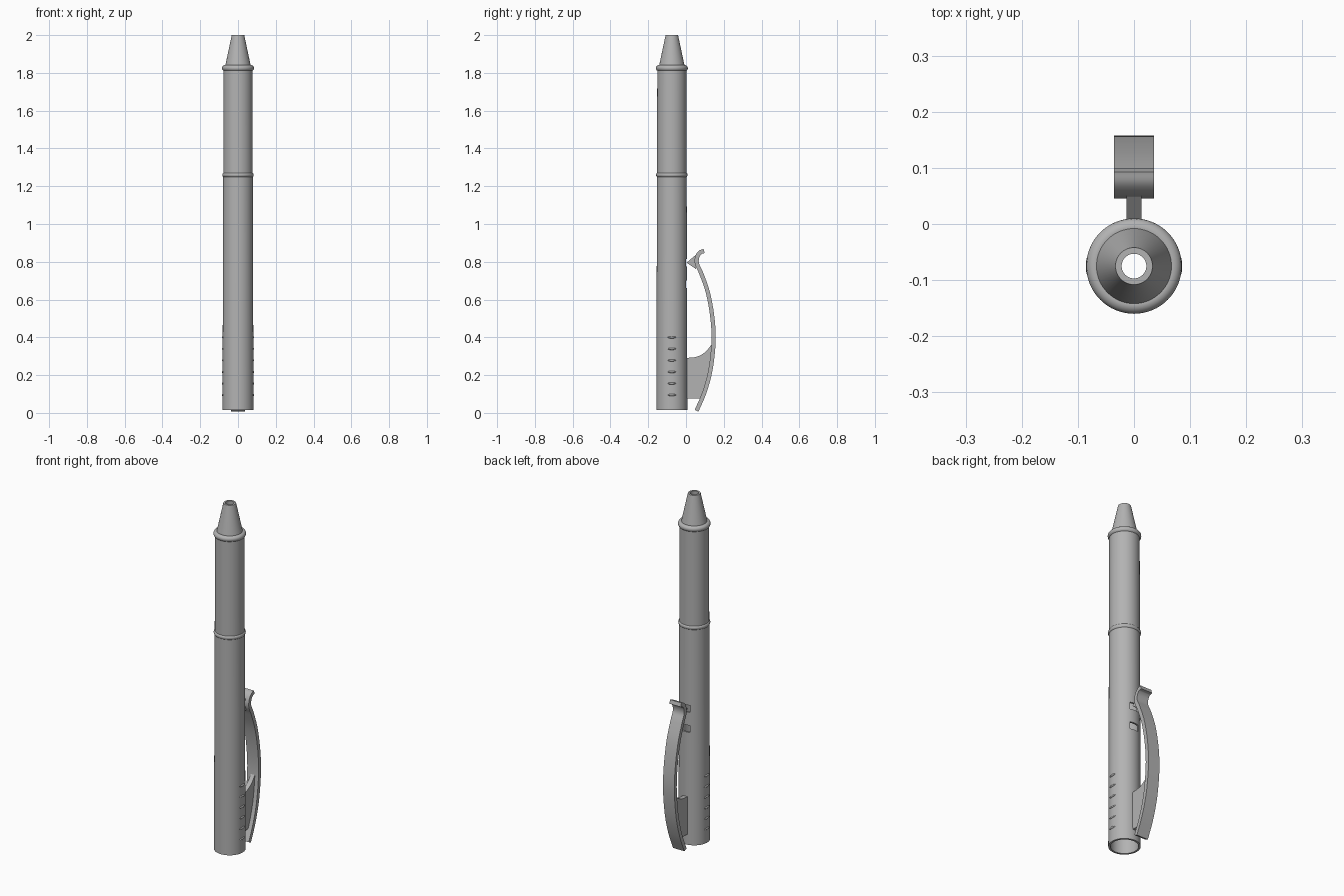
import bpy, bmesh, math
from mathutils import Vector

cube = bpy.data.objects.get("Cube")
if cube:
    bpy.data.objects.remove(cube, do_unlink=True)

AXIS_Y = -0.075      # centre line of the barrel
SIDES = 64

grey = bpy.data.materials.new("plain grey")
grey.use_nodes = True
grey.diffuse_color = (0.45, 0.45, 0.45, 1)
grey.node_tree.nodes["Principled BSDF"].inputs["Base Color"].default_value = (0.45, 0.45, 0.45, 1)


def finish(name, bm, smooth=True):
    bmesh.ops.recalc_face_normals(bm, faces=bm.faces)
    mesh = bpy.data.meshes.new(name)
    bm.to_mesh(mesh)
    bm.free()
    mesh.materials.append(grey)
    obj = bpy.data.objects.new(name, mesh)
    bpy.context.collection.objects.link(obj)
    bpy.ops.object.select_all(action="DESELECT")
    obj.select_set(True)
    bpy.context.view_layer.objects.active = obj
    if smooth:
        bpy.ops.object.shade_smooth_by_angle(angle=math.radians(32))
    return obj


def lathe(name, profile):
    """Revolve a closed (radius, z) outline around the barrel axis."""
    bm = bmesh.new()
    rings = []
    for i in range(SIDES):
        a = 2 * math.pi * i / SIDES
        rings.append([bm.verts.new((r * math.cos(a), AXIS_Y + r * math.sin(a), z))
                      for r, z in profile])
    n = len(profile)
    for i in range(SIDES):
        a, b = rings[i], rings[(i + 1) % SIDES]
        for j in range(n):
            k = (j + 1) % n
            bm.faces.new((a[j], b[j], b[k], a[k]))
    return finish(name, bm)


def extrude_x(name, outline, half):
    """Extrude a (y, z) outline sideways, symmetric about x = 0."""
    bm = bmesh.new()
    face = bm.faces.new([bm.verts.new((-half, y, z)) for y, z in outline])
    new = bmesh.ops.extrude_face_region(bm, geom=[face])["geom"]
    bmesh.ops.translate(bm, vec=(2 * half, 0, 0),
                        verts=[v for v in new if isinstance(v, bmesh.types.BMVert)])
    return finish(name, bm)


def smooth_path(points, steps=6):
    """Catmull-Rom curve through the points."""
    p = [Vector(q) for q in points]
    p = [2 * p[0] - p[1]] + p + [2 * p[-1] - p[-2]]
    path = []
    for a, b, c, d in zip(p, p[1:], p[2:], p[3:]):
        for s in range(steps):
            t = s / steps
            path.append(0.5 * (2 * b + (c - a) * t + (2 * a - 5 * b + 4 * c - d) * t * t
                               + (3 * b - a - 3 * c + d) * t ** 3))
    return path + [p[-2]]


def ring_profile(radius, z, minor):
    return [(radius + minor * math.cos(t * math.pi / 8), z + minor * math.sin(t * math.pi / 8))
            for t in range(16)]


def box(name, size, centre):
    bm = bmesh.new()
    bmesh.ops.create_cube(bm, size=1)
    for v in bm.verts:
        v.co = Vector([c * s for c, s in zip(v.co, size)]) + Vector(centre)
    return finish(name, bm, smooth=False)


# Hollow barrels and nose
lower = lathe("lower_barrel", [(0.082, 0.015), (0.0785, 1.26), (0.069, 1.26), (0.071, 0.015)])
lathe("upper_barrel", [(0.078, 1.26), (0.077, 1.835), (0.066, 1.835), (0.068, 1.26)])
lathe("nose_cone", [(0.074, 1.815), (0.074, 1.836), (0.067, 1.84), (0.033, 2.0),
                    (0.022, 2.0), (0.022, 1.97), (0.055, 1.83), (0.055, 1.815)])

# Trim rings
lathe("nose_ring", ring_profile(0.069, 1.825, 0.016))
lathe("middle_ring", ring_profile(0.070, 1.26, 0.0135))

# Two catch slots through the barrel wall behind the clip
for z in (0.795, 0.68):
    cutter = box("slot_cutter", (0.054, 0.06, 0.04), (0, 0, z))
    cutter.hide_render = True
    cut = lower.modifiers.new("slot", "BOOLEAN")
    cut.operation, cut.solver, cut.object = "DIFFERENCE", "EXACT", cutter
    bpy.context.view_layer.objects.active = lower
    bpy.ops.object.modifier_apply(modifier=cut.name)
    bpy.data.objects.remove(cutter, do_unlink=True)

# Grip ridges on both sides
for side, label in ((1, "left"), (-1, "right")):
    for i in range(6):
        bm = bmesh.new()
        bmesh.ops.create_uvsphere(bm, u_segments=16, v_segments=8, radius=1)
        for v in bm.verts:
            v.co = Vector((side * 0.079 + v.co.x * 0.007, AXIS_Y + v.co.y * 0.022,
                           0.095 + 0.061 * i + v.co.z * 0.006))
        finish(f"grip_ridge_{label}_{i + 1}", bm)

# Spring clip: bowed strip with a flared, rounded lip
path = smooth_path([(0.056, 0.011), (0.098, 0.11), (0.13, 0.23), (0.146, 0.38), (0.139, 0.51),
                    (0.115, 0.64), (0.08, 0.74), (0.058, 0.79), (0.06, 0.827),
                    (0.076, 0.85), (0.096, 0.857)])
HALF = 0.011
near, far = [], []
for i, p in enumerate(path):
    d = (path[min(i + 1, len(path) - 1)] - path[max(i - 1, 0)]).normalized()
    normal = Vector((d.y, -d.x))
    far.append(p + normal * HALF)
    near.append(p - normal * HALF)
extrude_x("clip", far + near[::-1], 0.036)

# Web joining the clip to the barrel
arch = smooth_path([(0.137, 0.365), (0.105, 0.325), (0.06, 0.298), (-0.004, 0.29)], 4)
spine = [tuple(p) for p in path if 0.08 < p.y < 0.36]
extrude_x("clip_web", [(-0.004, 0.075), (0.083, 0.075)] + spine + arch, 0.013)

# Pointed catch under the clip lip
extrude_x("clip_catch", [(0.003, 0.795), (0.05, 0.835), (0.062, 0.82), (0.06, 0.785), (0.052, 0.762)], 0.013)
